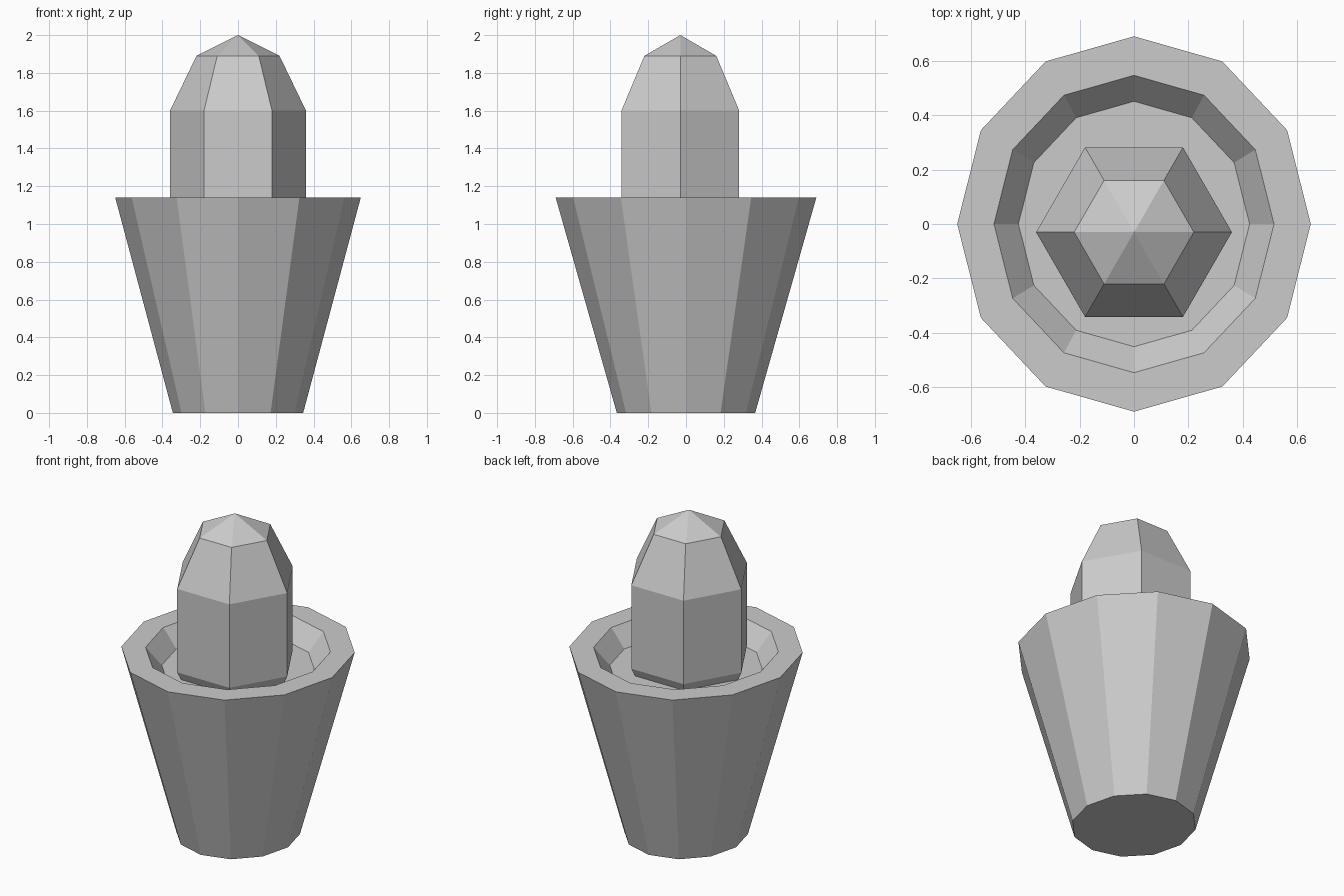
import bpy, bmesh
from math import cos, sin, tau

if "Cube" in bpy.data.objects:
    bpy.data.objects.remove(bpy.data.objects["Cube"])


def lathe(name, profile, sides, y_ratio=1.0, centre_y=0.0):
    """Revolve (radius, z) points into a closed faceted solid; radius 0 makes a tip."""
    bm = bmesh.new()
    rings = []
    for r, z in profile:
        n = 1 if r == 0 else sides
        rings.append([bm.verts.new((r * cos(tau * i / sides),
                                    r * y_ratio * sin(tau * i / sides) + centre_y, z))
                      for i in range(n)])
    for a, b in zip(rings, rings[1:]):
        for i in range(sides):
            j = (i + 1) % sides
            quad = [a[i % len(a)], a[j % len(a)], b[j % len(b)], b[i % len(b)]]
            bm.faces.new(list(dict.fromkeys(quad)))
    for ring in (rings[0], rings[-1]):
        if len(ring) > 1:
            bm.faces.new(ring)
    bmesh.ops.recalc_face_normals(bm, faces=bm.faces)
    mesh = bpy.data.meshes.new(name)
    bm.to_mesh(mesh)
    bm.free()
    obj = bpy.data.objects.new(name, mesh)
    bpy.context.collection.objects.link(obj)
    return obj


# Tapered twelve-sided pot with a thick rim and a shallow recess of soil
lathe("pot", [(0.345, 0), (0.65, 1.14), (0.515, 1.14), (0.425, 1.03)], 12, y_ratio=0.69 / 0.65)

# Six-sided cactus, rounded at both ends, its lower end sunk in the soil
lathe("cactus", [(0, 0.68), (0.22, 0.79), (0.36, 1.08), (0.36, 1.6), (0.22, 1.89), (0, 2.0)],
      6, centre_y=-0.03)
